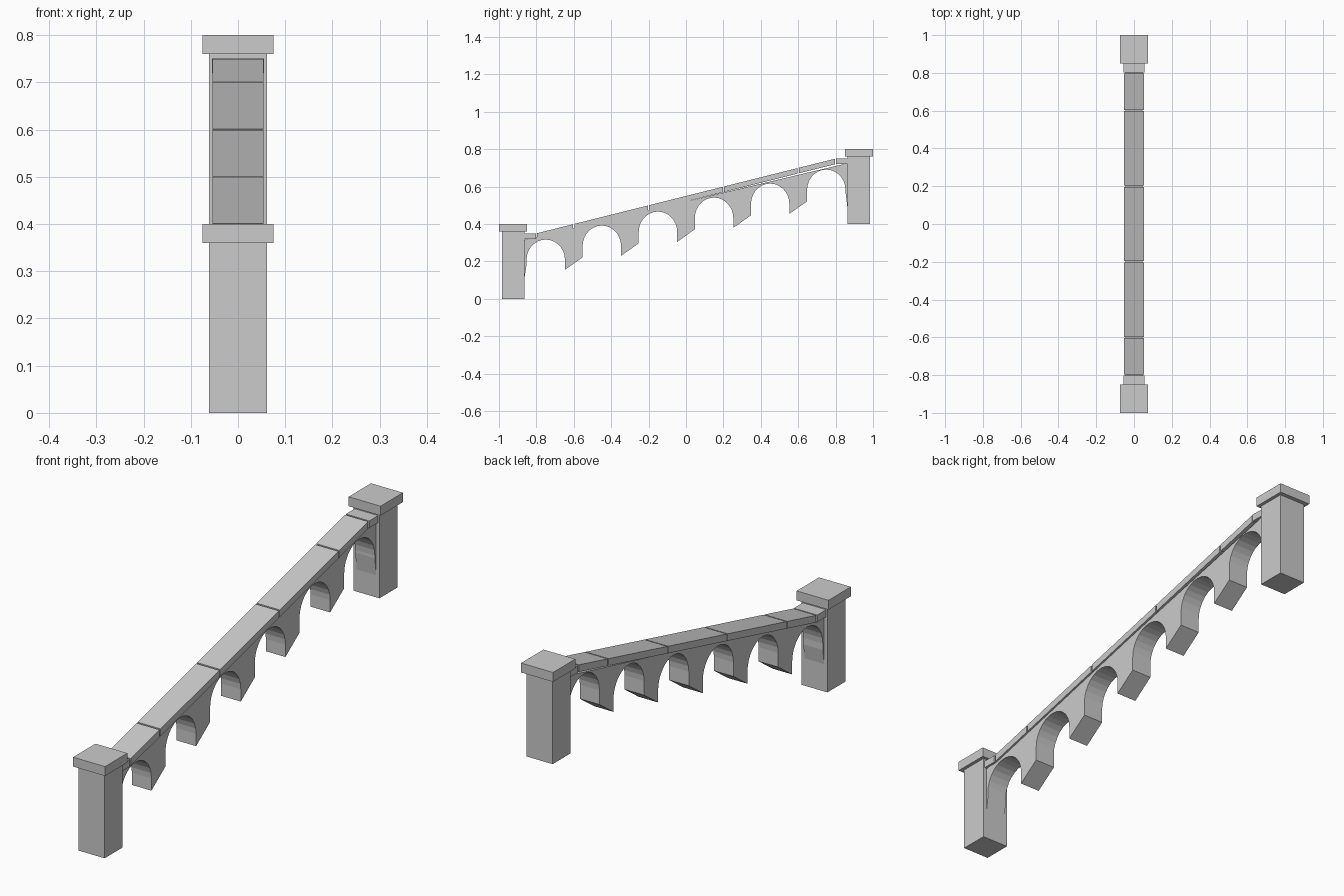
import bpy, bmesh, math

cube = bpy.data.objects.get("Cube")
if cube:
    bpy.data.objects.remove(cube)

stone = bpy.data.materials.new("grey stone")
stone.use_nodes = True
colour = (0.6, 0.6, 0.6, 1)
stone.diffuse_color = colour
stone.node_tree.nodes["Principled BSDF"].inputs["Base Color"].default_value = colour


def extrude_profile(name, points, half_width):
    """Extrude a side profile of (y, z) points across x."""
    bm = bmesh.new()
    face = bm.faces.new([bm.verts.new((-half_width, y, z)) for y, z in points])
    out = bmesh.ops.extrude_face_region(bm, geom=[face])
    moved = [v for v in out["geom"] if isinstance(v, bmesh.types.BMVert)]
    bmesh.ops.translate(bm, verts=moved, vec=(2 * half_width, 0, 0))
    bmesh.ops.recalc_face_normals(bm, faces=bm.faces)
    mesh = bpy.data.meshes.new(name)
    bm.to_mesh(mesh)
    bm.free()
    mesh.materials.append(stone)
    obj = bpy.data.objects.new(name, mesh)
    bpy.context.collection.objects.link(obj)
    return obj


def block(name, y0, y1, z0, z1, half_width):
    return extrude_profile(name, [(y0, z0), (y1, z0), (y1, z1), (y0, z1)], half_width)


# Posts with caps, and the level rail ends that meet them
for label, side, base in (("lower", -1, 0.0), ("upper", 1, 0.4)):
    mid = side * 0.9225
    block(label + "_post", mid - 0.06, mid + 0.06, base, base + 0.36, 0.061)
    mid = side * 0.925
    block(label + "_cap", mid - 0.075, mid + 0.075, base + 0.36, base + 0.4, 0.075)
    ends = sorted((side * 0.803, side * 0.87))
    block(label + "_rail_end", *ends, base + 0.32, base + 0.35, 0.055)

# Sloping rail slabs with narrow joints
joints = [-0.8, -0.6, -0.2, 0.2, 0.6, 0.8]
GAP = 0.003


def rail_top(y):
    return 0.55 + 0.25 * y


for i, (a, b) in enumerate(zip(joints, joints[1:])):
    a, b = a + GAP, b - GAP
    extrude_profile("rail_slab_%d" % (i + 1),
                    [(a, rail_top(a) - 0.03), (b, rail_top(b) - 0.03),
                     (b, rail_top(b)), (a, rail_top(a))], 0.054)

# Arcaded wall: stepped round arches with slanted pier feet
ARCHES, STEPS, RADIUS, RISE = 6, 14, 0.103, 0.11
profile = [(-0.865, 0.315), (-0.865, 0.1), (-0.853, 0.18)]
for i in range(ARCHES):
    lift = 0.0748 * i
    centre = -0.75 + 0.3 * i
    if i:
        profile.append((centre - RADIUS, 0.147 + lift))
    for k in range(STEPS + 1):
        t = math.pi * (1 - k / STEPS)
        profile.append((centre + RADIUS * math.cos(t),
                        0.207 + lift + RISE * math.sin(t)))
    if i < ARCHES - 1:
        profile.append((centre + RADIUS, 0.155 + lift))
profile += [(0.853, 0.57), (0.863, 0.49), (0.863, 0.725)]
extrude_profile("arcade_wall", profile, 0.046)
